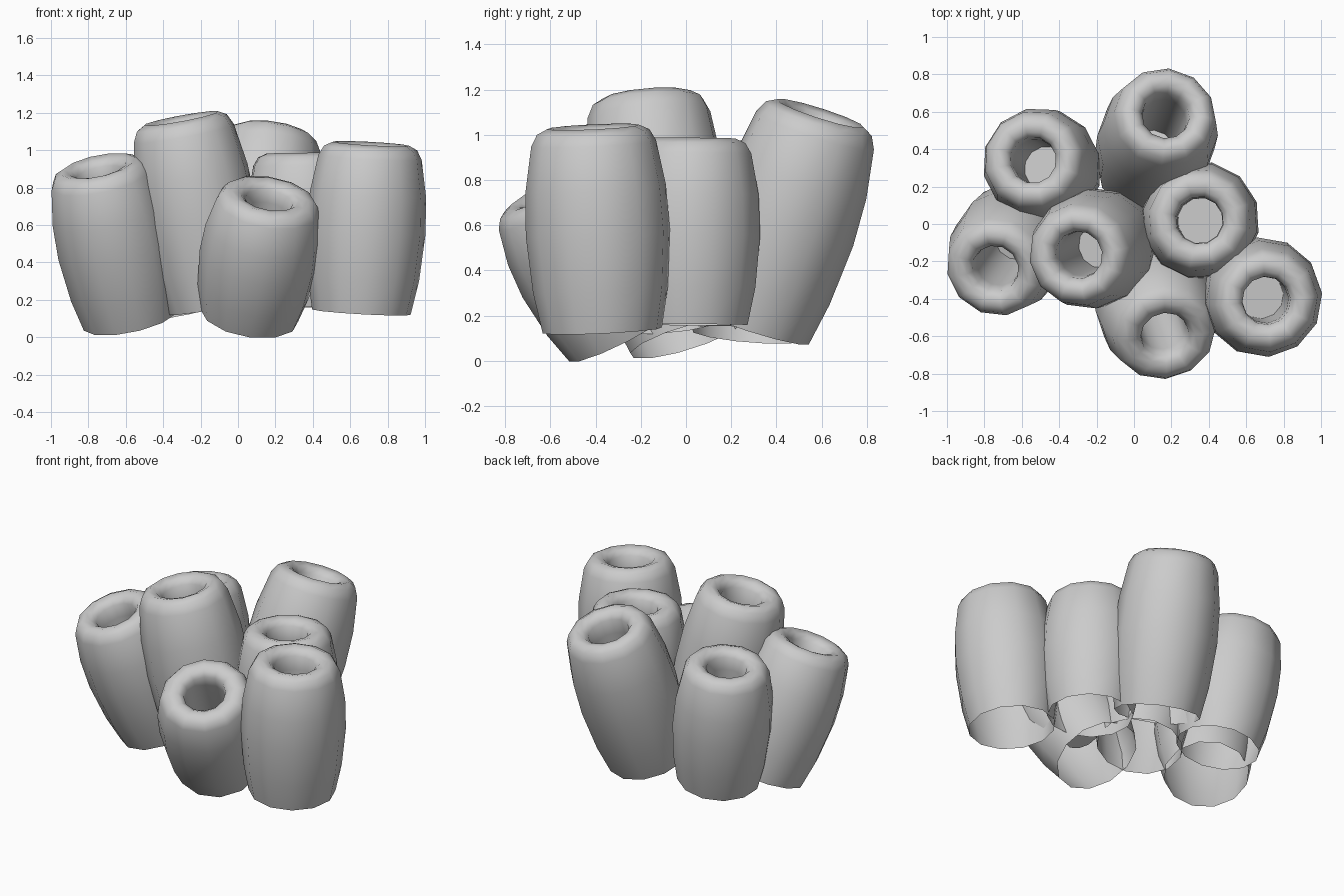
import bpy, bmesh, math
from mathutils import Vector

if "Cube" in bpy.data.objects:
    bpy.data.objects.remove(bpy.data.objects["Cube"])

SIDES = 12
# (radius, fraction along the length): bulging outer wall, rounded lip, inner bore
PROFILE = [(0.26, 0.0), (0.294, 0.2), (0.314, 0.48), (0.306, 0.7), (0.272, 0.92),
           (0.245, 0.975), (0.2, 1.0), (0.155, 0.985), (0.127, 0.95),
           (0.122, 0.85), (0.122, 0.3)]


def tube(name, base, top, size=1.0):
    base, top = Vector(base), Vector(top)
    axis = top - base
    rot = axis.to_track_quat('Z', 'Y')
    bm = bmesh.new()
    rings = []
    for r, t in PROFILE:
        ring = []
        for i in range(SIDES):
            a = 2 * math.pi * (i + 0.5) / SIDES
            p = Vector((r * math.cos(a), r * math.sin(a), 0)) * size
            ring.append(bm.verts.new(base + axis * t + rot @ p))
        rings.append(ring)
    for lo, hi in zip(rings, rings[1:]):
        for i in range(SIDES):
            j = (i + 1) % SIDES
            bm.faces.new((lo[i], lo[j], hi[j], hi[i]))
    # floor of the bore
    bm.faces.new(rings[-1])
    mesh = bpy.data.meshes.new(name)
    bm.to_mesh(mesh)
    bm.free()
    obj = bpy.data.objects.new(name, mesh)
    bpy.context.collection.objects.link(obj)
    bpy.ops.object.select_all(action='DESELECT')
    obj.select_set(True)
    bpy.context.view_layer.objects.active = obj
    bpy.ops.object.shade_smooth_by_angle(angle=math.radians(50))


# cluster of leaning tubes: bottom centre, top centre
tube("left_tube", (-0.575, 0.0, 0.10), (-0.75, -0.25, 0.915))
tube("back_left_tube", (-0.435, 0.275, 0.115), (-0.545, 0.345, 0.945), 0.98)
tube("back_tube", (0.065, 0.295, 0.155), (0.175, 0.595, 1.095), 1.01)
tube("tall_middle_tube", (-0.12, -0.09, 0.17), (-0.305, -0.17, 1.17), 1.01)
tube("middle_right_tube", (0.36, 0.015, 0.16), (0.35, 0.02, 0.985), 1.01)
tube("right_tube", (0.66, -0.37, 0.135), (0.71, -0.412, 1.035), 1.02)
tube("front_tube", (0.06, -0.28, 0.12), (0.17, -0.607, 0.76), 1.025)
